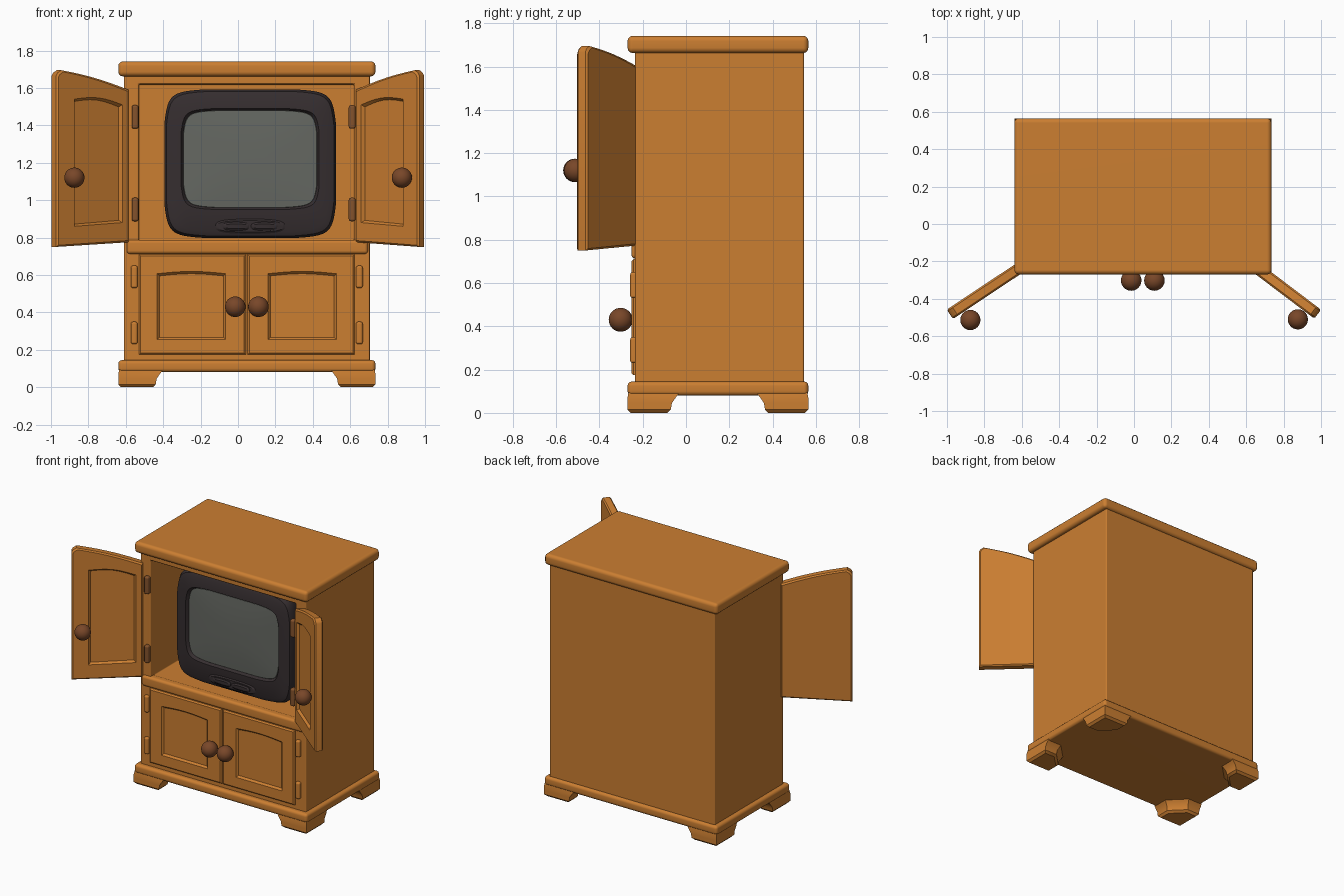
import bpy, bmesh, math
from mathutils import Vector

if "Cube" in bpy.data.objects:
    bpy.data.objects.remove(bpy.data.objects["Cube"])


def material(name, rgb):
    m = bpy.data.materials.new(name)
    m.use_nodes = True
    m.diffuse_color = (*rgb, 1)
    m.node_tree.nodes["Principled BSDF"].inputs["Base Color"].default_value = (*rgb, 1)
    return m


WOOD = material("warm wood", (0.6, 0.21, 0.031))
KNOB = material("reddish brown", (0.19, 0.063, 0.022))
HINGE = material("hinge brown", (0.23, 0.085, 0.025))
PLASTIC = material("charcoal plastic", (0.036, 0.027, 0.029))
GLASS = material("grey glass", (0.13, 0.138, 0.122))
CX = 0.047  # cabinet centre line


def finish(bm, name, mat, bevel=0.0, angle=35):
    bmesh.ops.recalc_face_normals(bm, faces=bm.faces)
    if bevel:
        edges = [e for e in bm.edges if e.calc_face_angle(0) > 0.6]
        bmesh.ops.bevel(bm, geom=edges, offset=bevel, segments=3, profile=0.5,
                        affect='EDGES', clamp_overlap=True)
    mesh = bpy.data.meshes.new(name)
    bm.to_mesh(mesh)
    bm.free()
    mesh.materials.append(mat)
    ob = bpy.data.objects.new(name, mesh)
    bpy.context.collection.objects.link(ob)
    bpy.ops.object.select_all(action='DESELECT')
    ob.select_set(True)
    bpy.context.view_layer.objects.active = ob
    bpy.ops.object.shade_smooth_by_angle(angle=math.radians(angle))
    if bevel:
        # Keep the broad faces flat beside their rounded edges
        ob.modifiers.new("flat_faces", 'WEIGHTED_NORMAL').keep_sharp = True
    return ob


def loft(name, rings, mat, bevel=0.0):
    """Skin equal-length rings of points and cap both ends."""
    bm = bmesh.new()
    loops = [[bm.verts.new(p) for p in r] for r in rings]
    n = len(loops[0])
    for a, b in zip(loops, loops[1:]):
        for i in range(n):
            j = (i + 1) % n
            bm.faces.new((a[i], a[j], b[j], b[i]))
    bm.faces.new(loops[0])
    bm.faces.new(loops[-1])
    return finish(bm, name, mat, bevel)


def box(name, lo, hi, mat, bevel=0.0):
    bm = bmesh.new()
    bmesh.ops.create_cube(bm, size=1)
    for v in bm.verts:
        v.co = [l + (h - l) * (c + 0.5) for l, h, c in zip(lo, hi, v.co)]
    return finish(bm, name, mat, bevel)


def ball(name, centre, r):
    bm = bmesh.new()
    bmesh.ops.create_uvsphere(bm, u_segments=24, v_segments=16, radius=r)
    bmesh.ops.translate(bm, verts=bm.verts, vec=centre)
    return finish(bm, name, KNOB)


def rect(x0, x1, z0, z1, y):
    return [(x0, y, z0), (x1, y, z0), (x1, y, z1), (x0, y, z1)]


def barrel(cx, cz, a, b, y, power=11, bulge=0.075, n=80):
    """Rounded rectangle in the xz plane with bulging sides."""
    out = []
    for i in range(n):
        t = 2 * math.pi * (i + 0.5) / n
        c, s = math.cos(t), math.sin(t)
        u = math.copysign(abs(c) ** (2 / power), c)
        v = math.copysign(abs(s) ** (2 / power), s)
        out.append((cx + a * u * (1 - bulge * v * v), y,
                    cz + b * v * (1 - 0.8 * bulge * u * u)))
    return out


# Cabinet carcass with the open bay
loft("cabinet_body", [rect(-0.61, 0.705, 0.13, 1.68, 0.545),
                      rect(-0.61, 0.705, 0.13, 1.68, -0.235),
                      rect(-0.53, 0.62, 0.782, 1.62, -0.235),
                      rect(-0.53, 0.62, 0.782, 1.62, 0.45)], WOOD, 0.008)
box("top_slab", (-0.64, -0.27, 1.662), (0.735, 0.565, 1.742), WOOD, 0.024)
box("base_slab", (-0.64, -0.27, 0.08), (0.735, 0.565, 0.145), WOOD, 0.02)
box("middle_ledge", (-0.595, -0.252, 0.712), (0.695, -0.19, 0.788), WOOD, 0.018)

# Bracket feet, one per corner
for sx, ex in ((1, -0.64), (-1, 0.735)):
    for sy, ey in ((1, -0.27), (-1, 0.565)):
        rings = []
        for z, s, g in ((0, 0.185, 0.015), (0.015, 0.2, 0), (0.045, 0.205, 0),
                        (0.07, 0.222, 0), (0.095, 0.24, 0.005)):
            shape = [(g, g), (s, g), (s, s * 0.5), (s * 0.5, s), (g, s)]
            rings.append([(ex + sx * u, ey + sy * v, z) for u, v in shape])
        loft(("front" if sy > 0 else "back") + "_foot", rings, WOOD)


def door(name, p0, p1, thick, outer, panel, span, recess, rounding=0.0):
    """Framed door from hinge p0 to free edge p1; outer and panel are
    (bottom hinge, bottom free, top hinge, top free, bow)."""
    p0, p1 = Vector(p0), Vector(p1)
    d = (p1 - p0).normalized()
    length = (p1 - p0).length
    back = Vector((-d.y, d.x))
    if back.y < 0:
        back = -back

    def ring(depth, inset, spec, f0=0.0, f1=1.0, drop=0.0):
        zb0, zb1, zt0, zt1, bow = spec
        u0, u1 = f0 * length + inset, f1 * length - inset
        pts = [(u0, zb0 + inset), (u1, zb1 + inset)]
        for f in (1, 0.98, 0.93, 0.8, 0.65, 0.5, 0.35, 0.2, 0):
            z = zt0 + (zt1 - zt0) * f + bow * math.sin(math.pi * f) - inset
            z -= drop * max(0, (f - 0.93) / 0.07) ** 2
            pts.append((u0 + (u1 - u0) * f, z))
        return [(*(p0 + d * u + back * depth), z) for u, z in pts]

    e = 0.009
    loft(name, [ring(thick, e, outer, drop=rounding),
                ring(thick - e, 0, outer, drop=rounding),
                ring(e, 0, outer, drop=rounding),
                ring(0, e, outer, drop=rounding),
                ring(0, 0, panel, *span),
                ring(recess, 0.012, panel, *span)], WOOD)
    return p0, d * length, -back


for side, s in (("right", -1), ("left", 1)):
    # Lower closed door, its knob and hinges
    door(side + "_lower_door", (CX + s * 0.576, -0.252), (CX + s * 0.005, -0.252), 0.03,
         (0.175, 0.175, 0.71, 0.71, 0), (0.255, 0.255, 0.607, 0.607, 0.012),
         (0.17, 0.81), 0.014)
    ball(side + "_lower_knob", (CX + s * 0.062, -0.302, 0.43), 0.055)
    box(side + "_lower_knob_stem", (CX + s * 0.062 - 0.022, -0.27, 0.408),
        (CX + s * 0.062 + 0.022, -0.24, 0.452), KNOB, 0.008)
    for z in (0.29, 0.59):
        x = CX + s * 0.602
        box(side + "_lower_hinge", (x - 0.018, -0.258, z - 0.06),
            (x + 0.018, -0.22, z + 0.06), WOOD, 0.012)

    # Upper open door, its knob and hinges
    hinge, free = ((-0.58, -0.25), (-0.968, -0.508)) if s < 0 else ((0.625, -0.25), (0.964, -0.506))
    p, along, out = door(side + "_upper_door", hinge, free, 0.06,
                         (0.775, 0.75, 1.59, 1.70, 0.012),
                         (0.88, 0.86, 1.51, 1.54, 0.022), (0.1, 0.76), 0.016, 0.035)
    ball(side + "_upper_knob", (*(p + along * 0.84 + out * 0.056), 1.12), 0.054)
    for z in (0.95, 1.445):
        x = 0.03 + s * 0.58
        box(side + "_upper_hinge", (x - 0.018, -0.262, z - 0.063),
            (x + 0.018, -0.22, z + 0.063), HINGE, 0.012)

# Television shell with a recessed screen opening
TX, TZ = 0.065, 1.195
loft("television_shell", [barrel(TX, TZ - 0.06, 0.28, 0.24, 0.34),
                          barrel(TX, TZ - 0.04, 0.36, 0.33, 0.18),
                          barrel(TX, TZ, 0.44, 0.385, 0.0),
                          barrel(TX, TZ, 0.47, 0.405, -0.06),
                          barrel(TX, TZ, 0.47, 0.405, -0.12),
                          barrel(TX, TZ, 0.458, 0.393, -0.145),
                          barrel(TX, TZ, 0.43, 0.37, -0.155),
                          barrel(TX, 1.22, 0.378, 0.275, -0.16),
                          barrel(TX, 1.22, 0.365, 0.264, -0.14)], PLASTIC)
loft("television_screen", [barrel(TX, 1.22, 0.37, 0.268, -0.135),
                           barrel(TX, 1.22, 0.364, 0.263, -0.142),
                           barrel(TX, 1.22, 0.24, 0.17, -0.149, 5),
                           barrel(TX, 1.22, 0.1, 0.07, -0.152, 3)], GLASS)


# Control strip and its two buttons
def pill(name, x, a, b, y):
    loft(name, [barrel(x, 0.86, a, b, -0.14, 3, 0),
                barrel(x, 0.86, a, b, y, 3, 0),
                barrel(x, 0.86, a - 0.01, b - 0.01, y - 0.007, 3, 0)], PLASTIC)


pill("control_strip", TX, 0.185, 0.04, -0.157)
for x in (TX - 0.075, TX + 0.075):
    pill("control_button", x, 0.07, 0.022, -0.168)
